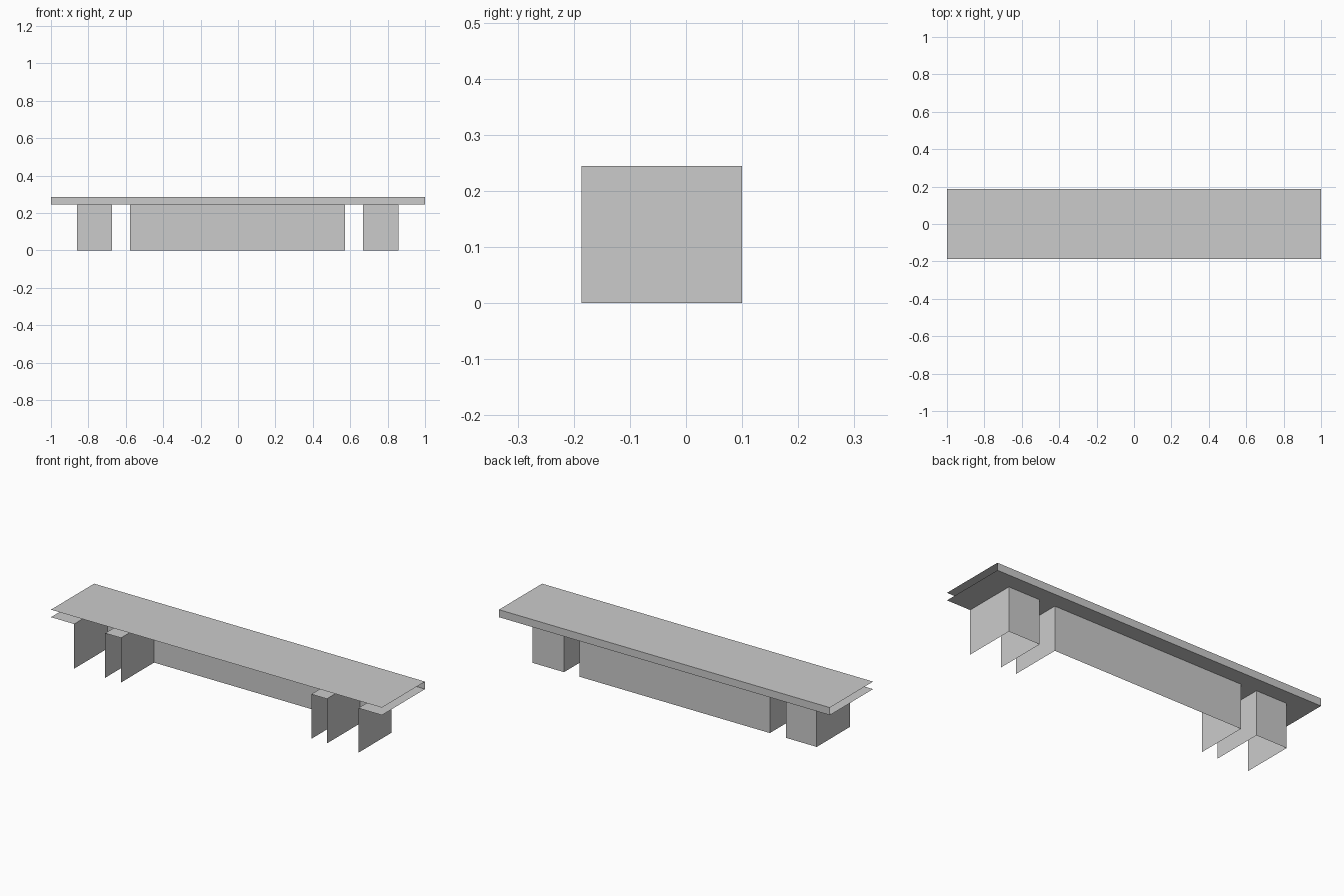
import bpy
import bmesh
from mathutils import Vector

cube = bpy.data.objects.get("Cube")
if cube:
    bpy.data.objects.remove(cube, do_unlink=True)

GREY = (0.6, 0.6, 0.6, 1)
grey = bpy.data.materials.new("light_grey")
grey.use_nodes = True
grey.diffuse_color = GREY
grey.node_tree.nodes["Principled BSDF"].inputs["Base Color"].default_value = GREY

FRONT, WALL, BACK = -0.186, 0.1, 0.186
LOW, TOP = 0.244, 0.285


def sheet(name, path, sweep):
    """Sweep an open path along a vector into a thin folded sheet."""
    bm = bmesh.new()
    near = [bm.verts.new(p) for p in path]
    far = [bm.verts.new(Vector(p) + Vector(sweep)) for p in path]
    for i in range(len(path) - 1):
        bm.faces.new((near[i], near[i + 1], far[i + 1], far[i]))
    mesh = bpy.data.meshes.new(name)
    bm.to_mesh(mesh)
    bm.free()
    mesh.materials.append(grey)
    obj = bpy.data.objects.new(name, mesh)
    bpy.context.collection.objects.link(obj)


# Slab: top, back edge and rear strip of the underside, open at front and ends
sheet("slab", [(1, FRONT, TOP), (1, BACK, TOP), (1, BACK, LOW), (1, WALL, LOW)],
      (-2, 0, 0))

# Bases: three-sided walls, open at the front, top and bottom
bases = {"right_base": (-0.86, -0.673),
         "middle_base": (-0.577, 0.573),
         "left_base": (0.667, 0.857)}
for name, (x0, x1) in bases.items():
    sheet(name, [(x1, FRONT, 0), (x1, WALL, 0), (x0, WALL, 0), (x0, FRONT, 0)],
          (0, 0, LOW))

# Underside strips filling the gaps between the bases
edges = [-1] + [x for span in bases.values() for x in span] + [1]
for i in range(0, len(edges), 2):
    x0, x1 = edges[i:i + 2]
    sheet("underside_strip", [(x1, WALL, LOW), (x1, FRONT, LOW)], (x0 - x1, 0, 0))
